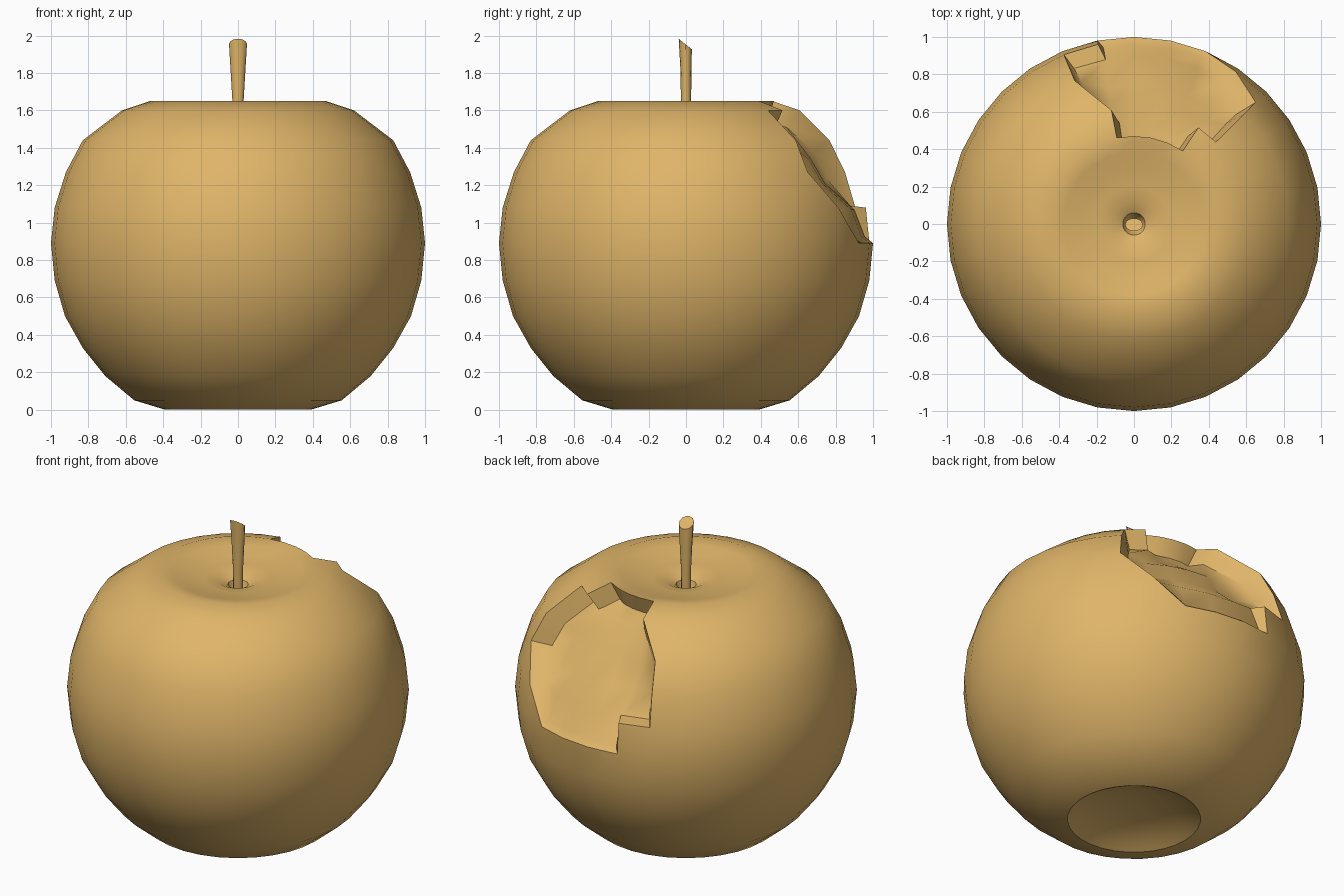
import bpy, bmesh
from math import sin, cos, pi, radians
from mathutils import Vector

if "Cube" in bpy.data.objects:
    bpy.data.objects.remove(bpy.data.objects["Cube"])

N = 32
skin = bpy.data.materials.new("tan")
skin.diffuse_color = (0.74, 0.46, 0.14, 1)
skin.use_nodes = True
skin.node_tree.nodes["Principled BSDF"].inputs["Base Color"].default_value = skin.diffuse_color


def finish(bm, name, angle):
    bmesh.ops.recalc_face_normals(bm, faces=bm.faces[:])
    me = bpy.data.meshes.new(name)
    bm.to_mesh(me)
    bm.free()
    me.materials.append(skin)
    ob = bpy.data.objects.new(name, me)
    bpy.context.collection.objects.link(ob)
    bpy.ops.object.select_all(action='DESELECT')
    ob.select_set(True)
    bpy.context.view_layer.objects.active = ob
    bpy.ops.object.shade_smooth_by_angle(angle=radians(angle))
    return ob


# Apple body: lathe profile (radius, height) from the stem hollow to the base hollow
profile = [(0.035, 1.48), (0.06, 1.56), (0.12, 1.59), (0.2, 1.60), (0.29, 1.61),
           (0.38, 1.635), (0.47, 1.65), (0.62, 1.60), (0.83, 1.44), (0.92, 1.27),
           (0.98, 1.08), (1.0, 0.89), (0.98, 0.69), (0.925, 0.50), (0.83, 0.33),
           (0.71, 0.18), (0.555, 0.05), (0.39, 0.0), (0.33, 0.03), (0.2, 0.07)]
bm = bmesh.new()
rings = [[bm.verts.new((r * sin(2 * pi * k / N), r * cos(2 * pi * k / N), z))
          for k in range(N)] for r, z in profile]
for a, b in zip(rings, rings[1:]):
    for k in range(N):
        bm.faces.new((a[k], a[(k + 1) % N], b[(k + 1) % N], b[k]))
for ring, z in ((rings[0], 1.45), (rings[-1], 0.08)):
    tip = bm.verts.new((0, 0, z))
    for k in range(N):
        bm.faces.new((ring[k], ring[(k + 1) % N], tip))

# Bite outline: diagonal cuts, then the first and last segment bitten on each ring
for (r1, k1), (r2, k2) in (((7, -1), (8, -2)), ((9, 4), (10, 3)), ((10, 3), (11, 2))):
    v1, v2 = rings[r1][k1], rings[r2][k2]
    face = (set(v1.link_faces) & set(v2.link_faces)).pop()
    bmesh.utils.face_split(face, v1, v2)
span = {6: (-1, 3), 7: (-1, 4), 8: (-2, 4), 9: (-2, 4), 10: (-2, 3), 11: (-1, 2)}
inside = {rings[i][k] for i, (lo, hi) in span.items() for k in range(lo, hi + 1)}
bite = [f for f in bm.faces if all(v in inside for v in f.verts)]
bmesh.ops.recalc_face_normals(bm, faces=bm.faces[:])
wall = bmesh.ops.inset_region(bm, faces=bite, thickness=0.035, use_even_offset=False)['faces']
rim = {v for f in wall for v in f.verts}

# Sink the bitten area, deepest at the top, with a ridge between tooth marks
for v in {v for f in bite for v in f.verts}:
    t = min(1, max(0, (v.co.z - 0.88) / 0.4))
    depth = 0.03 + 0.09 * t
    if v not in rim:
        depth += 0.05 * t + (0.02 if abs(v.co.z - 1.08) > 0.08 else -0.02)
    v.co += (Vector((0, 0, 0.95)) - v.co).normalized() * depth
finish(bm, "apple_body", 40)

# Stem: tapered oval rod with a slanted, cupped top
bm = bmesh.new()
S = 12
stem = [(0.028, 0.026, 1.46, 0.0, 0), (0.03, 0.027, 1.65, 0.0, 0),
        (0.04, 0.03, 1.82, 0.0, 0), (0.048, 0.035, 1.955, -0.004, 0.8)]
loops = [[bm.verts.new((rx * cos(2 * pi * k / S), y + ry * sin(2 * pi * k / S),
                        z - slant * ry * sin(2 * pi * k / S)))
          for k in range(S)] for rx, ry, z, y, slant in stem]
for a, b in zip(loops, loops[1:]):
    for k in range(S):
        bm.faces.new((a[k], a[(k + 1) % S], b[(k + 1) % S], b[k]))
bm.faces.new(loops[0])
bm.faces.new(loops[-1])
finish(bm, "stem", 40)
